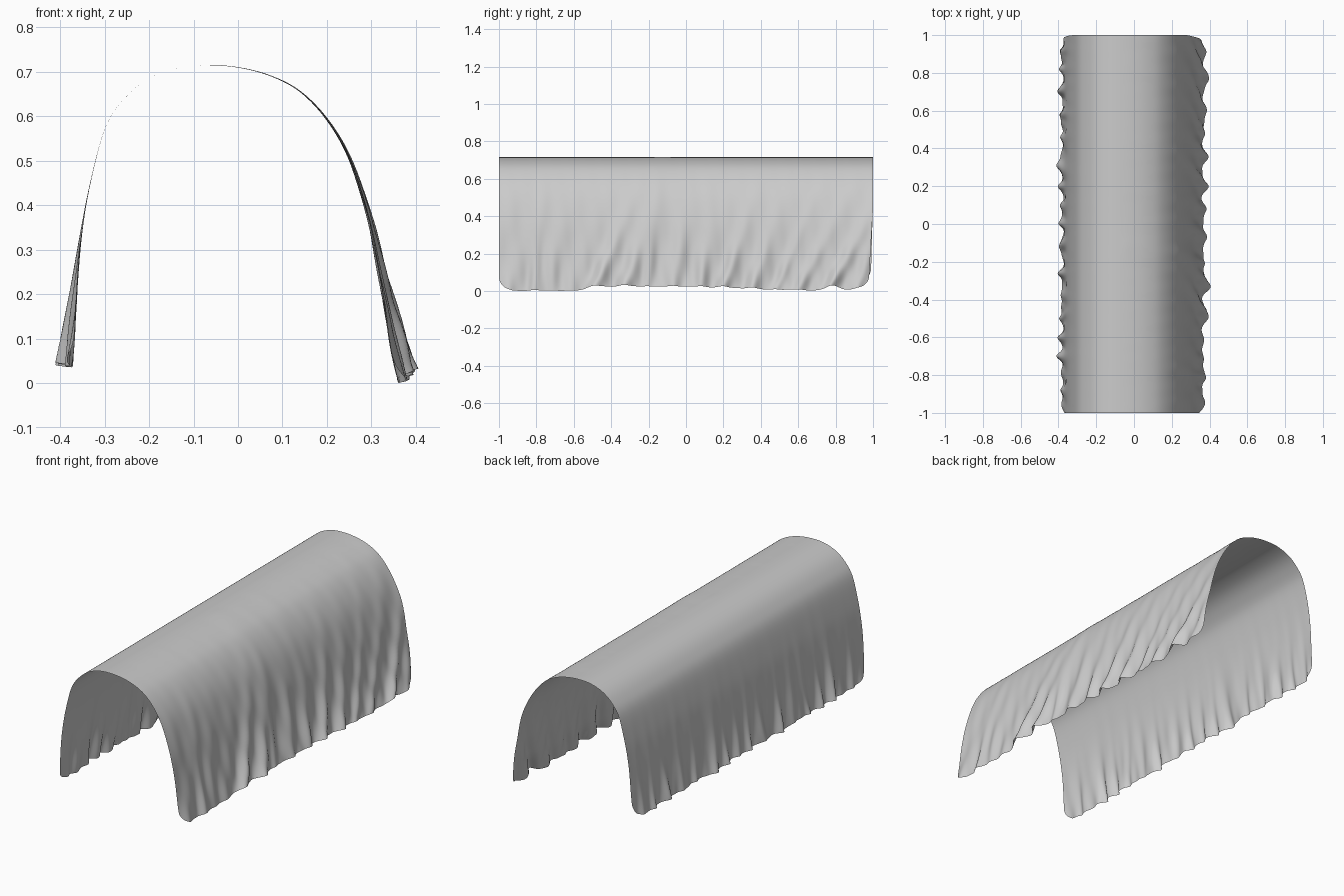
import bpy, bmesh, math
from mathutils import Vector

if "Cube" in bpy.data.objects:
    bpy.data.objects.remove(bpy.data.objects["Cube"])

# Arch cross-section (x, z), left hem over the crown to right hem
PROFILE = [(-.388, .042), (-.38, .1), (-.368, .2), (-.353, .33), (-.332, .45),
           (-.298, .575), (-.255, .64), (-.2, .685), (-.13, .71), (-.065, .715),
           (.005, .709), (.075, .69), (.14, .655), (.2, .592), (.25, .505),
           (.292, .38), (.322, .25), (.35, .12), (.376, .004)]
NU, NV = 130, 260

# Pleats pushed outward at each hem: (y, width, depth, slant)
RIGHT = [(-.94, .03, .01, 0), (-.82, .025, .018, .1), (-.72, .03, .01, .1),
         (-.49, .035, .034, .4), (-.33, .04, .042, .3), (-.21, .025, .02, .1),
         (-.06, .035, .026, .1), (.08, .03, .02, .1), (.2, .03, .026, .3),
         (.35, .035, .026, .3), (.48, .025, .018, .4), (.6, .035, .028, .5),
         (.77, .035, .042, .5), (.92, .03, .022, .3)]
LEFT = [(-.88, .02, .012, 0), (-.7, .025, .034, 0), (-.6, .02, .02, 0),
        (-.5, .02, .018, .1), (-.38, .025, .016, 0), (-.26, .02, .02, 0),
        (-.12, .025, .016, .1), (0, .02, .018, 0), (.1, .02, .014, 0),
        (.2, .02, .018, 0), (.31, .03, .038, -.1), (.46, .02, .014, 0),
        (.58, .02, .018, 0), (.7, .025, .02, .1), (.82, .02, .018, 0), (.92, .02, .016, 0)]


def spline(t):
    """Smooth point on the profile, t from 0 to 1."""
    n = len(PROFILE) - 1
    i = min(int(t * n), n - 1)
    f = t * n - i
    a, b, c, d = (Vector(PROFILE[min(max(k, 0), n)]) for k in range(i - 1, i + 3))
    return .5 * (2 * b + (c - a) * f + (2 * a - 5 * b + 4 * c - d) * f * f
                 + (3 * b - a - 3 * c + d) * f ** 3)


def bump(x, w):
    return math.exp(-(x / w) ** 2)


def folds(y, h, pleats, sink, reach):
    """Outward offset of the cloth at height h above the hem."""
    fade = math.exp(-(h / reach) ** 1.4)
    pleat = sum(d * bump(y - c - s * h, w * (1 + h)) for c, w, d, s in pleats)
    ripple = .005 * math.sin(38 * y - 14 * h) + .003 * math.sin(71 * y + 9 * h + 1)
    return (pleat + ripple - sink) * fade


def hem_lift(y, right):
    if right:
        return (.022 / (1 + math.exp(-(y + .54) * 50)) / (1 + math.exp((y - .35) * 9))
                + .022 * bump(y - .79, .05) + .01 * bump(y - .93, .05))
    return .005 * math.sin(17 * y) * math.sin(5 * y)


# Draped cloth sheet
bm = bmesh.new()
pts = [spline(.5 - .5 * math.cos(math.pi * i / NU)) for i in range(NU + 1)]
arc = [0]
for a, b in zip(pts, pts[1:]):
    arc.append(arc[-1] + (b - a).length)
R = .08
rows = []
for i, p in enumerate(pts):
    s = min(arc[i], arc[-1] - arc[i])
    right = i > NU // 2
    tan = (pts[min(i + 1, NU)] - pts[max(i - 1, 0)]).normalized()
    normal = Vector((-tan.y, tan.x))
    cut = R - math.sqrt(max(0, R * R - max(0, R - s) ** 2))   # rounded corners
    taper = .025 * max(0, 1 - s / .45)
    lo, hi = -1 + cut, 1 - cut - (taper if right else taper * .5)
    row = []
    for j in range(NV + 1):
        y = lo + (hi - lo) * j / NV
        out = folds(y, s, RIGHT if right else LEFT, .013 if right else .009,
                    .3 if right else .17)
        lift = hem_lift(y, right) * math.exp(-s / .1)
        q = p + normal * out
        row.append(bm.verts.new((q.x, y, max(0, q.y + lift))))
    rows.append(row)
for a, b in zip(rows, rows[1:]):
    for j in range(NV):
        bm.faces.new((a[j], a[j + 1], b[j + 1], b[j]))
bmesh.ops.recalc_face_normals(bm, faces=bm.faces)
bm.faces.ensure_lookup_table()
top = max(bm.faces, key=lambda f: f.calc_center_median().z)
if top.normal.z < 0:
    bmesh.ops.reverse_faces(bm, faces=bm.faces)
me = bpy.data.meshes.new("draped_cloth")
bm.to_mesh(me)
bm.free()
me.shade_smooth()
bpy.context.collection.objects.link(bpy.data.objects.new("draped_cloth", me))
